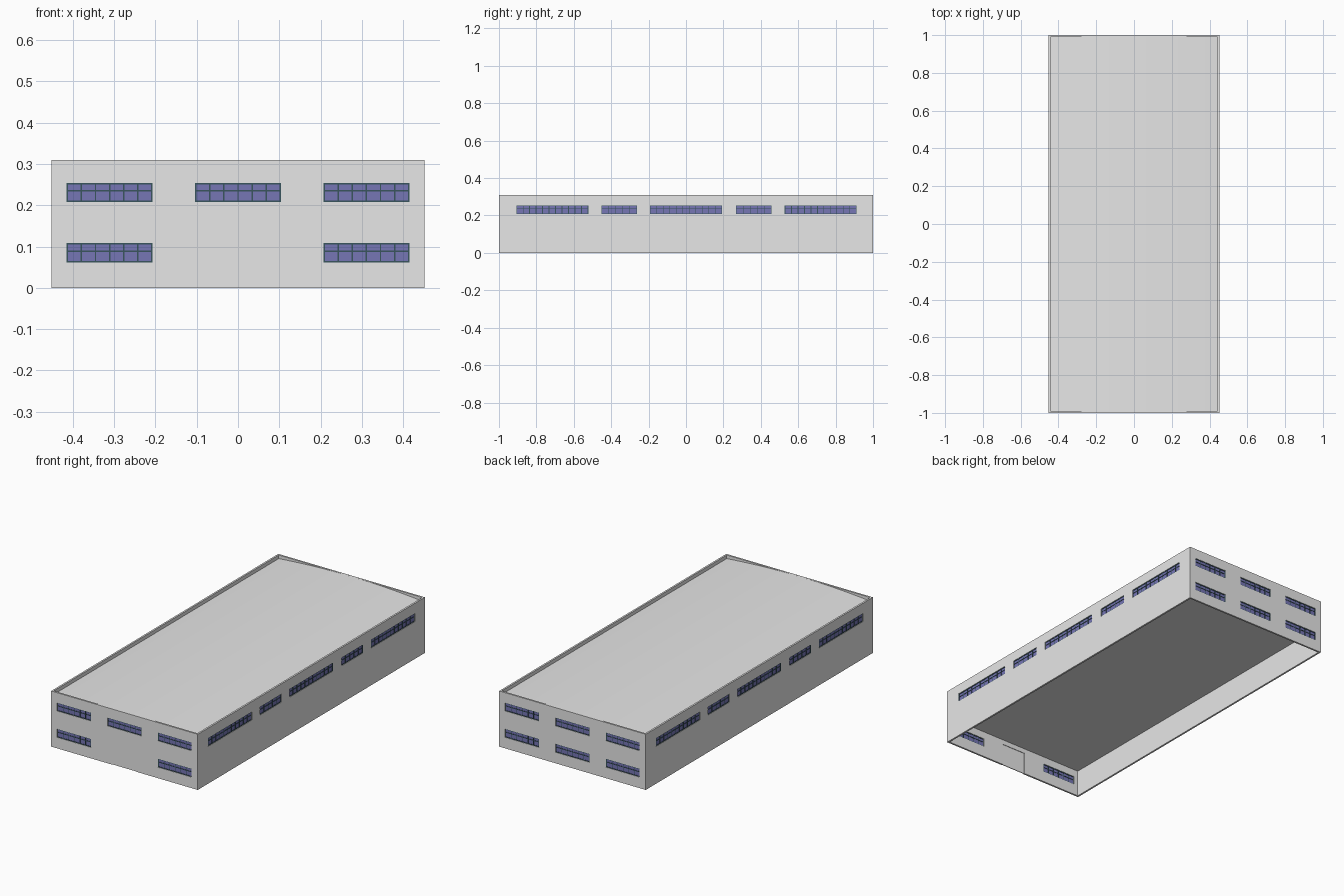
import bpy
import bmesh
from math import pi
from mathutils import Matrix

if "Cube" in bpy.data.objects:
    bpy.data.objects.remove(bpy.data.objects["Cube"])

HX, HY, H, T = 0.452, 1.0, 0.31, 0.01    # half width, half length, height, wall thickness


def material(name, rgb):
    m = bpy.data.materials.new(name)
    m.use_nodes = True
    m.diffuse_color = (*rgb, 1)
    m.node_tree.nodes["Principled BSDF"].inputs["Base Color"].default_value = (*rgb, 1)
    return m


grey = material("concrete grey", (0.8, 0.8, 0.8))
blue = material("glass blue", (0.18, 0.18, 0.46))
dark = material("frame dark teal", (0.04, 0.09, 0.11))


def box(bm, x, y, z, matrix=Matrix()):
    """Add a box given its (low, high) range on each axis."""
    size = Matrix.Diagonal((x[1] - x[0], y[1] - y[0], z[1] - z[0], 1))
    mid = Matrix.Translation((sum(x) / 2, sum(y) / 2, sum(z) / 2))
    bmesh.ops.create_cube(bm, size=1, matrix=matrix @ mid @ size)


def make_object(name, bm, mat):
    bmesh.ops.recalc_face_normals(bm, faces=bm.faces)
    mesh = bpy.data.meshes.new(name)
    bm.to_mesh(mesh)
    bm.free()
    mesh.materials.append(mat)
    ob = bpy.data.objects.new(name, mesh)
    bpy.context.collection.objects.link(ob)
    return ob


def cut(target, cutter):
    """Subtract the cutter from the target, then remove the cutter."""
    mod = target.modifiers.new("cut", "BOOLEAN")
    mod.operation, mod.solver, mod.object = "DIFFERENCE", "EXACT", cutter
    bpy.context.view_layer.objects.active = target
    bpy.ops.object.modifier_apply(modifier=mod.name)
    bpy.data.objects.remove(cutter)


# Each wall frame has x along the wall, y going inward and z up
def wall_frame(angle, distance):
    return Matrix.Rotation(angle, 4, "Z") @ Matrix.Translation((0, -distance, 0))


front, back = wall_frame(0, HY), wall_frame(pi, HY)
right, left = wall_frame(pi / 2, HX), wall_frame(-pi / 2, HX)

UPPER, LOWER = (0.208, 0.254), (0.061, 0.108)
BAR = 0.0035
openings, frames, panes = bmesh.new(), bmesh.new(), bmesh.new()


def window(wall, centre, width, z, count):
    """Cut a hole and fill it with glass, a border, mullions and a transom."""
    x0, x1 = centre - width / 2, centre + width / 2
    box(openings, (x0, x1), (-0.01, T + 0.01), z, wall)
    box(panes, (x0, x1), (0.004, 0.006), z, wall)
    depth = (0.002, 0.008)
    for i in range(count + 1):
        x = x0 + (width - BAR) * i / count
        box(frames, (x, x + BAR), depth, z, wall)
    for f in (0, 0.6, 1):
        low = z[0] + (z[1] - z[0] - BAR) * f
        box(frames, (x0, x1), depth, (low, low + BAR), wall)


# Windows of the two end walls
for wall in (front, back):
    for level in (UPPER, LOWER):
        for x in (-0.311, 0, 0.311):
            if not (wall is front and level is LOWER and x == 0):
                window(wall, x, 0.208, level, 6)

# Windows of the two long walls
for wall in (right, left):
    for x, width, count in ((-0.715, 0.385, 11), (-0.357, 0.19, 5), (0, 0.385, 11),
                            (0.362, 0.19, 5), (0.72, 0.385, 11)):
        window(wall, x, width, UPPER, count)

# Doorway and its flat recessed door
DOOR = (-0.075, 0.073)
box(openings, DOOR, (-0.01, T + 0.01), (-0.01, 0.123), front)
bm = bmesh.new()
box(bm, DOOR, (0.003, 0.007), (0, 0.123), front)
make_object("door", bm, grey)

# Hollow outer walls, open at top and bottom
bm = bmesh.new()
box(bm, (-HX, HX), (-HY, HY), (0, H))
walls = make_object("walls", bm, grey)
bm = bmesh.new()
box(bm, (T - HX, HX - T), (T - HY, HY - T), (-0.1, H + 0.1))
cut(walls, make_object("cavity_cutter", bm, grey))
cut(walls, make_object("opening_cutter", openings, grey))
make_object("window_frames", frames, dark)
make_object("window_glass", panes, blue)

# Floor slab between the storeys
bm = bmesh.new()
box(bm, (T - HX, HX - T), (T - HY, HY - T), (0.15, 0.16))
make_object("upper_floor", bm, grey)

# Slightly crowned roof, level with the parapet along its middle
bm = bmesh.new()
RX, RY, STEPS = HX - T, HY - T, 16
arc = [RX * (2 * i / STEPS - 1) for i in range(STEPS + 1)]
profile = [(x, H - 0.02 * (x / RX) ** 2) for x in arc] + [(RX, 0.28), (-RX, 0.28)]
face = bm.faces.new([bm.verts.new((x, -RY, z)) for x, z in profile])
extruded = bmesh.ops.extrude_face_region(bm, geom=[face])["geom"]
bmesh.ops.translate(bm, vec=(0, 2 * RY, 0),
                    verts=[v for v in extruded if isinstance(v, bmesh.types.BMVert)])
roof = make_object("roof", bm, grey)
bpy.ops.object.select_all(action="DESELECT")
roof.select_set(True)
bpy.context.view_layer.objects.active = roof
bpy.ops.object.shade_smooth_by_angle(angle=pi / 6)
